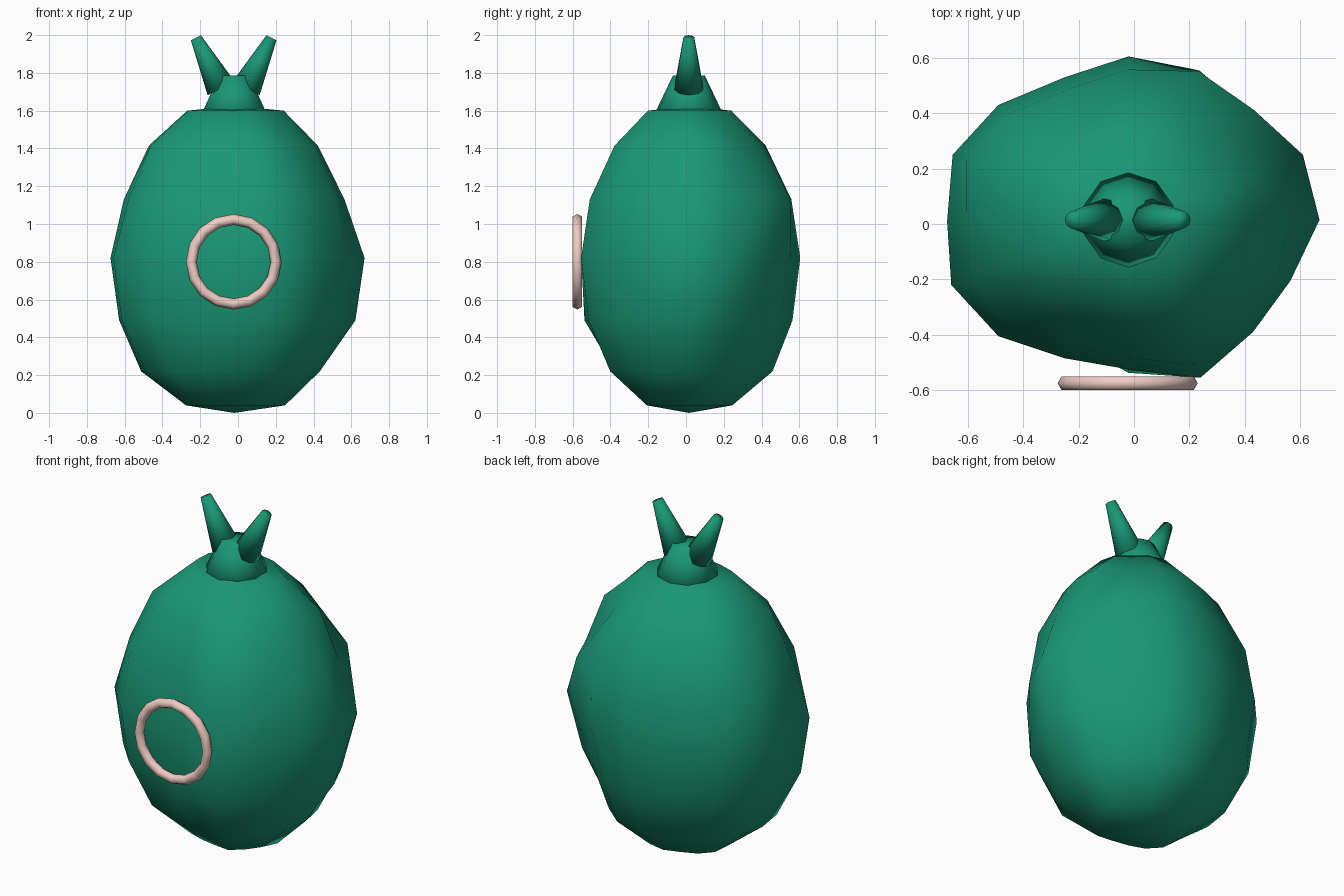
import bpy, bmesh, math
from mathutils import Vector

if "Cube" in bpy.data.objects:
    bpy.data.objects.remove(bpy.data.objects["Cube"])

CX, CY = -0.02, 0.015


def material(name, rgb):
    m = bpy.data.materials.new(name)
    m.diffuse_color = (*rgb, 1)
    m.use_nodes = True
    m.node_tree.nodes["Principled BSDF"].inputs["Base Color"].default_value = m.diffuse_color
    return m


green = material("green", (0.01, 0.31, 0.175))
pink = material("pink", (0.85, 0.60, 0.54))


def finish(obj, name, mat):
    obj.name = name
    obj.data.materials.append(mat)
    obj.data.shade_smooth()


# Lumpy egg body: irregular 16-sided outline swept over 8 latitude bands
outline = [(0.67, 0.015), (0.61, 0.25), (0.42, 0.40), (0.235, 0.555),
           (-0.02, 0.605), (-0.25, 0.53), (-0.49, 0.43), (-0.655, 0.25),
           (-0.675, 0.01), (-0.66, -0.22), (-0.49, -0.405), (-0.25, -0.485),
           (-0.02, -0.525), (0.24, -0.555), (0.43, -0.39), (0.565, -0.205)]
levels = [(0.04, 0.39), (0.22, 0.73), (0.49, 0.93), (0.82, 1.0),
          (1.13, 0.92), (1.415, 0.69), (1.60, 0.38)]
# Individual dents and bumps, keyed by (level, side)
bumps = {(1, 0): 0.9, (1, 1): 0.92, (1, 4): 1.03, (1, 8): 1.03,
         (2, 1): 0.94, (2, 2): 0.95, (2, 3): 0.95, (2, 11): 0.95,
         (2, 12): 1.10, (2, 14): 1.04, (4, 0): 0.92, (4, 1): 0.92,
         (4, 2): 1.12, (4, 3): 1.08, (4, 8): 0.97, (4, 9): 0.95,
         (5, 0): 0.93, (5, 2): 0.96, (5, 12): 1.05}
bm = bmesh.new()
rings = []
for j, (z, s) in enumerate(levels):
    ring = []
    for i, (x, y) in enumerate(outline):
        k = s * bumps.get((j, i), 1)
        ring.append(bm.verts.new((CX + (x - CX) * k, CY + (y - CY) * k, z)))
    rings.append(ring)
bottom = bm.verts.new((CX, CY, 0.0))
top = bm.verts.new((CX, CY, 1.625))
n = len(outline)
for i in range(n):
    k = (i + 1) % n
    for a, b in zip(rings, rings[1:]):
        bm.faces.new((a[i], a[k], b[k], b[i]))
    bm.faces.new((bottom, rings[0][k], rings[0][i]))
    bm.faces.new((rings[-1][i], rings[-1][k], top))
mesh = bpy.data.meshes.new("body")
bm.to_mesh(mesh)
bm.free()
body = bpy.data.objects.new("body", mesh)
bpy.context.collection.objects.link(body)
finish(body, "body", green)


def cone(name, base, tip, r1, r2, sides):
    base, tip = Vector(base), Vector(tip)
    d = tip - base
    bpy.ops.mesh.primitive_cone_add(vertices=sides, radius1=r1, radius2=r2,
                                    depth=d.length, location=(base + tip) / 2,
                                    rotation=d.to_track_quat('Z', 'Y').to_euler())
    finish(bpy.context.object, name, green)


# Neck stub and two splayed horns
cone("neck", (CX, CY, 1.55), (CX, CY, 1.785), 0.197, 0.085, 10)
for side, label in ((-1, "left"), (1, "right")):
    cone(label + "_horn", (CX - 0.003 + side * 0.066, CY, 1.718),
         (CX - 0.003 + side * 0.20, CY, 1.986), 0.08, 0.03, 10)

# Belly ring on the front
bpy.ops.mesh.primitive_torus_add(major_segments=16, minor_segments=6,
                                 major_radius=0.224, minor_radius=0.029,
                                 location=(CX - 0.003, -0.575, 0.80),
                                 rotation=(math.pi / 2, 0, 0))
finish(bpy.context.object, "belly_ring", pink)
